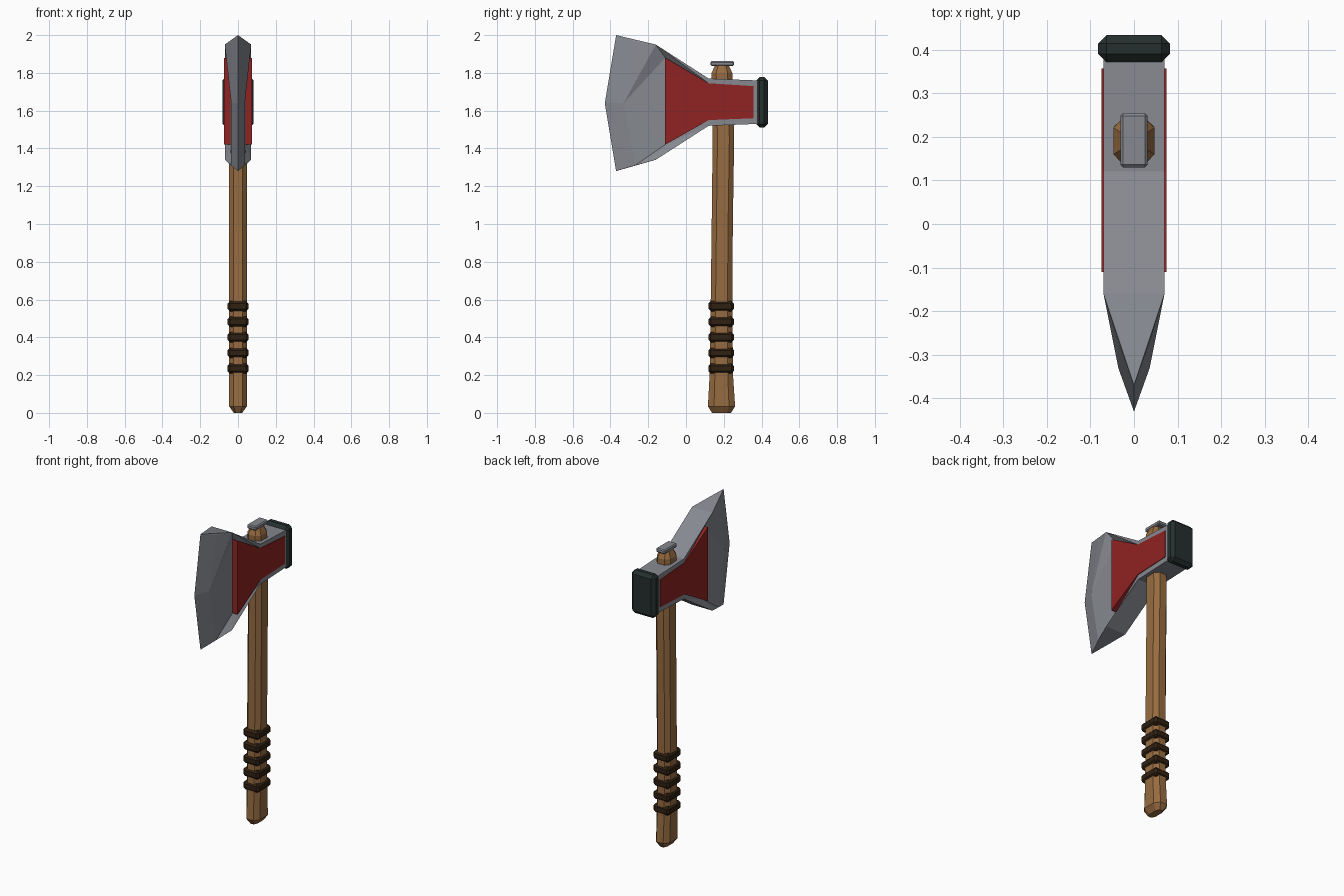
import bpy, bmesh

cube = bpy.data.objects.get("Cube")
if cube:
    bpy.data.objects.remove(cube, do_unlink=True)


def material(name, rgb):
    m = bpy.data.materials.new(name)
    m.use_nodes = True
    m.diffuse_color = (*rgb, 1)
    node = next(n for n in m.node_tree.nodes if n.type == 'BSDF_PRINCIPLED')
    node.inputs["Base Color"].default_value = (*rgb, 1)
    return m


STEEL = material("steel grey", (0.24, 0.25, 0.28))
RED = material("dark red", (0.28, 0.017, 0.017))
WOOD = material("wood brown", (0.31, 0.15, 0.053))
LEATHER = material("leather brown", (0.03, 0.015, 0.006))
IRON = material("dark iron", (0.018, 0.029, 0.027))


def finish(name, bm, mat):
    bmesh.ops.recalc_face_normals(bm, faces=bm.faces)
    me = bpy.data.meshes.new(name)
    bm.to_mesh(me)
    bm.free()
    me.materials.append(mat)
    ob = bpy.data.objects.new(name, me)
    bpy.context.collection.objects.link(ob)
    return ob


def block(name, centre, size, bevel, mat):
    """Box with chamfered edges."""
    bm = bmesh.new()
    bmesh.ops.create_cube(bm, size=1)
    for v in bm.verts:
        v.co = [c + s * k for c, s, k in zip(centre, size, v.co)]
    bmesh.ops.bevel(bm, geom=bm.edges[:], offset=bevel, segments=1, affect='EDGES')
    return finish(name, bm, mat)


# Handle: chamfered section lofted along a gentle bend
# rings are z, centre y, half width x, half depth y
rings = [(0, .188, .022, .05), (.035, .188, .047, .072), (.2, .187, .047, .062),
         (.6, .188, .047, .057), (1.0, .192, .047, .056), (1.45, .198, .047, .057),
         (1.8, .19, .047, .055), (1.84, .19, .03, .036)]
bm = bmesh.new()
loops = []
for z, cy, hx, hy in rings:
    a, b = hx * .5, hy * .55
    section = [(hx, -b), (hx, b), (a, hy), (-a, hy), (-hx, b), (-hx, -b), (-a, -hy), (a, -hy)]
    loops.append([bm.verts.new((x, cy + y, z)) for x, y in section])
for lo, hi in zip(loops, loops[1:]):
    for i in range(8):
        j = (i + 1) % 8
        bm.faces.new((lo[i], lo[j], hi[j], hi[i]))
bm.faces.new(loops[0])
bm.faces.new(loops[-1])
finish("handle", bm, WOOD)

# Leather grip wraps
for i in range(5):
    block(f"grip_wrap_{i + 1}", (0, .186, .235 + .0825 * i), (.11, .134, .054), .013, LEATHER)

# Wedge holding the head on
block("wedge", (0, .192, 1.849), (.062, .124, .026), .006, STEEL)

# Axe head: outline, recessed cheek and cutting edge, both sides
outline = [(-.16, 1.95), (.12, 1.77), (.38, 1.76), (.38, 1.53), (.12, 1.52), (-.16, 1.34)]
panel = [(-.11, 1.88), (.12, 1.745), (.357, 1.73), (.357, 1.56), (.12, 1.55), (-.11, 1.42)]
bevel_line = [(-.27, 1.965), (-.33, 1.64), (-.27, 1.31)]
edge_line = [(-.37, 2.0), (-.43, 1.64), (-.37, 1.28)]

bm = bmesh.new()
edge = [bm.verts.new((0, y, z)) for y, z in edge_line]
rims = []
for s in (1, -1):
    rim = [bm.verts.new((s * .07, y, z)) for y, z in outline]
    inner = [bm.verts.new((s * (.04 if y < 0 else .07), y, z)) for y, z in panel]
    top, mid, low = bev = [bm.verts.new((s * .036, y, z)) for y, z in bevel_line]
    for i in range(5):
        bm.faces.new((rim[i], rim[i + 1], inner[i + 1]))
        bm.faces.new((rim[i], inner[i + 1], inner[i]))
    bm.faces.new((inner[0], inner[1], inner[4], inner[5]))
    bm.faces.new(inner[1:5])
    # blade flanks
    for tri in ((top, mid, rim[0]), (mid, inner[0], rim[0]), (mid, inner[5], inner[0]),
                (mid, low, inner[5]), (low, rim[5], inner[5])):
        bm.faces.new(tri)
    # sharpened edge
    for i in range(2):
        bm.faces.new((edge[i], edge[i + 1], bev[i + 1], bev[i]))
    rims.append((rim, top, low))
(ra, ta, la), (rb, tb, lb) = rims
for i in range(5):
    bm.faces.new((ra[i], ra[i + 1], rb[i + 1], rb[i]))
for a, b, c, d, tip in ((ra[0], rb[0], ta, tb, edge[0]), (ra[5], rb[5], la, lb, edge[2])):
    bm.faces.new((a, b, tip))
    bm.faces.new((a, c, tip))
    bm.faces.new((b, d, tip))
finish("axe_head", bm, STEEL)

# Red cheek plates, one on each side
for side, s in (("left", 1), ("right", -1)):
    bm = bmesh.new()
    inside, outside = [[bm.verts.new((s * x, y, z)) for y, z in panel] for x in (.036, .074)]
    for i in range(6):
        j = (i + 1) % 6
        bm.faces.new((inside[i], inside[j], outside[j], outside[i]))
    for lp in (inside, outside):
        bm.faces.new((lp[0], lp[1], lp[4], lp[5]))
        bm.faces.new(lp[1:5])
    finish(f"cheek_plate_{side}", bm, RED)

# Hammer cap on the back of the head
block("back_cap", (0, .402, 1.645), (.164, .062, .268), .019, IRON)
